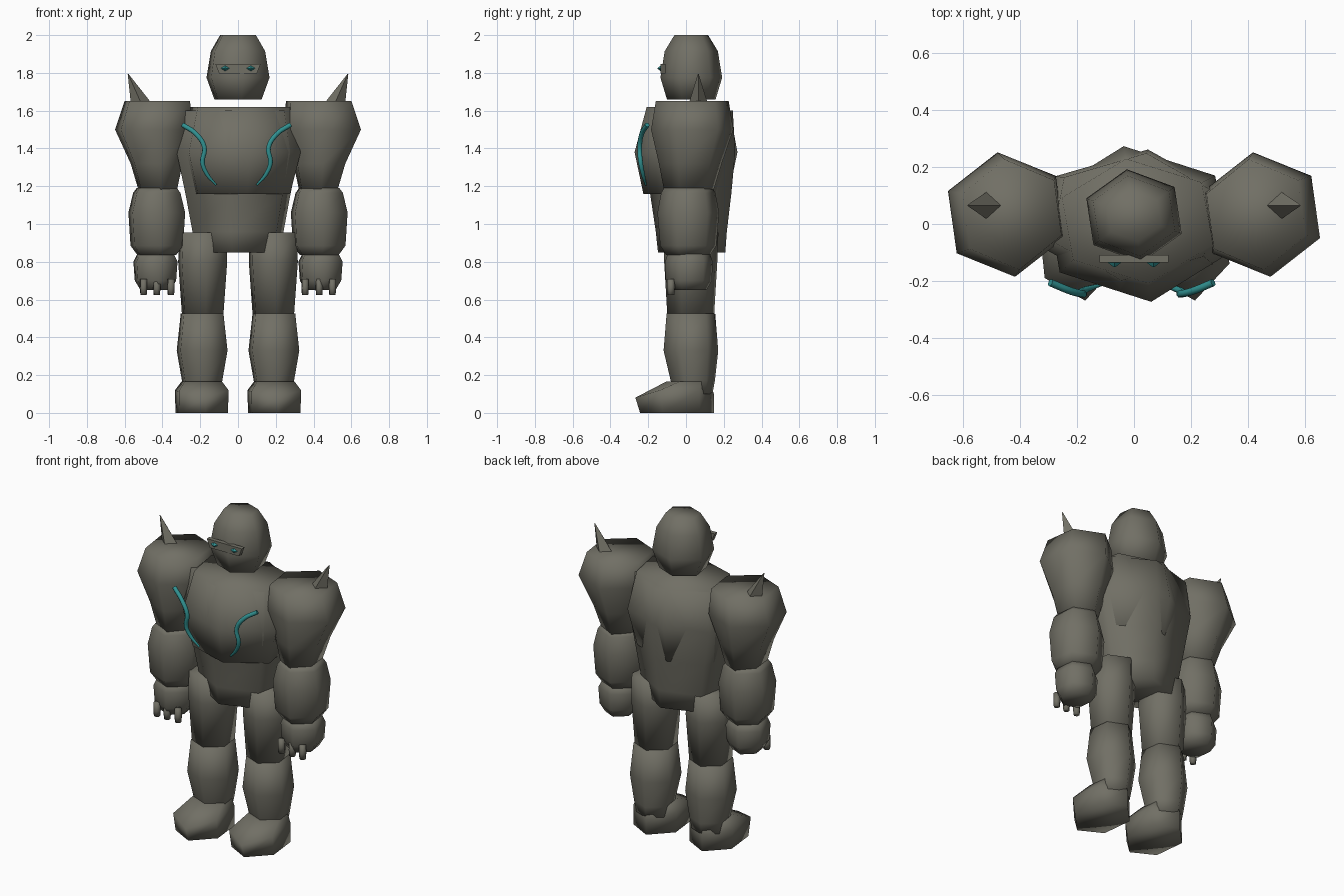
import bpy, bmesh, math

if "Cube" in bpy.data.objects:
    bpy.data.objects.remove(bpy.data.objects["Cube"])


def material(name, rgb):
    m = bpy.data.materials.new(name)
    m.diffuse_color = (*rgb, 1)
    m.use_nodes = True
    m.node_tree.nodes["Principled BSDF"].inputs["Base Color"].default_value = m.diffuse_color
    return m


STONE = material("stone_grey", (0.165, 0.16, 0.13))
TEAL = material("glowing_teal", (0.03, 0.28, 0.28))


def build(name, rings, mat=STONE, angle=180):
    """Skin a stack of equal-length point rings and cap both ends."""
    bm = bmesh.new()
    loops = [[bm.verts.new(p) for p in ring] for ring in rings]
    n = len(loops[0])
    for a, b in zip(loops, loops[1:]):
        for i in range(n):
            j = (i + 1) % n
            bm.faces.new((a[i], a[j], b[j], b[i]))
    bm.faces.new(loops[0][::-1])
    bm.faces.new(loops[-1])
    bmesh.ops.recalc_face_normals(bm, faces=bm.faces)
    me = bpy.data.meshes.new(name)
    bm.to_mesh(me)
    bm.free()
    me.materials.append(mat)
    ob = bpy.data.objects.new(name, me)
    bpy.context.collection.objects.link(ob)
    bpy.ops.object.select_all(action='DESELECT')
    ob.select_set(True)
    bpy.context.view_layer.objects.active = ob
    bpy.ops.object.shade_smooth_by_angle(angle=math.radians(angle))
    return ob


def ring(z, rx, ry, cx, cy, sides=6, turn=98):
    angs = [math.radians(turn + 360 * i / sides) for i in range(sides)]
    return [(cx + rx * math.cos(a), cy + ry * math.sin(a), z) for a in angs]


def stack(name, profile, cx=0, cy=0, turn=98):
    """Upright six-sided body; rows are z, x radius, y radius[, y shift, x shift]."""
    rings = []
    for z, rx, ry, *shift in profile:
        dy, dx = (list(shift) + [0, 0])[:2]
        rings.append(ring(z, rx, ry, cx + dx, cy + dy, turn=turn))
    return build(name, rings)


# Head
stack("head", [(1.66, .135, .13), (1.775, .18, .165), (1.915, .155, .142),
               (2.0, .102, .09)], cy=.028)

# Brow plate with two gem eyes
build("eye_plate", [[(-.10, y, 1.797), (.10, y, 1.797), (.12, y, 1.848), (-.12, y, 1.848)]
                    for y in (-.108, -.135)], angle=30)
for side, s in (("right", -1), ("left", 1)):
    build(side + "_eye", [[(s * .068 + k * dx, y, 1.824 + k * dz)
                           for dx, dz in ((-.03, 0), (0, -.018), (.03, 0), (0, .018))]
                          for y, k in ((-.13, 1), (-.15, .15))], TEAL, 20)

# Torso, with the chest shell over it
stack("torso", [(.85, .215, .18, .03), (.96, .26, .19, .028), (1.16, .30, .217, .025),
                (1.38, .35, .25, .013), (1.60, .31, .225, .025)], turn=82)
stack("chest", [(1.16, .285, .228), (1.38, .345, .275), (1.62, .285, .22, .01)], cx=.012)

for side, s in (("right", -1), ("left", 1)):
    # Glowing crack across the chest
    cu = bpy.data.curves.new(side + "_chest_crack", 'CURVE')
    cu.dimensions = '3D'
    cu.bevel_depth = .013
    cu.bevel_resolution = 2
    cu.resolution_u = 5
    sp = cu.splines.new('BEZIER')
    path = [(.285, -.205, 1.525), (.212, -.235, 1.475), (.17, -.245, 1.405),
            (.18, -.24, 1.325), (.157, -.228, 1.265), (.108, -.213, 1.207)]
    sp.bezier_points.add(len(path) - 1)
    for i, (bp, (x, y, z)) in enumerate(zip(sp.bezier_points, path)):
        bp.co = (s * x - .008, y, z)
        bp.handle_left_type = bp.handle_right_type = 'AUTO'
        bp.radius = 1 if i < 4 else (.85 if i == 4 else .4)
    cu.use_fill_caps = True
    cu.materials.append(TEAL)
    ob = bpy.data.objects.new(side + "_chest_crack", cu)
    bpy.context.collection.objects.link(ob)

    # Shoulder and upper arm
    stack(side + "_upper_arm", [(1.18, .11, .133, -.018, -s * .022),
                                (1.32, .148, .168, -.01, -s * .016),
                                (1.50, .22, .22), (1.65, .187, .195, 0, -s * .02)],
          cx=s * .447, cy=.033)

    # Shoulder spike leaning outward
    base = [(s * .515 + dx, .065 + dy, 1.645)
            for dx, dy in ((-.053, 0), (0, -.048), (.053, 0), (0, .048))]
    tip = [(s * .582 + dx, .065 + dy, 1.795)
           for dx, dy in ((-.002, 0), (0, -.002), (.002, 0), (0, .002))]
    build(side + "_shoulder_spike", [base, tip], angle=30)

    # Forearm and fist
    stack(side + "_forearm", [(.835, .11, .118), (.885, .15, .15), (1.06, .162, .165),
                              (1.165, .135, .145), (1.19, .115, .13)], cx=s * .43, cy=.012)
    stack(side + "_fist", [(.65, .085, .095), (.70, .118, .123), (.80, .126, .128),
                           (.85, .10, .11)], cx=s * .437, cy=.015)

    # Fingers
    for i, x in enumerate((.355, .43, .50)):
        stack(f"{side}_finger_{i + 1}", [(.625, .018, .018), (.66, .021, .021),
                                         (.71, .019, .021)], cx=s * x, cy=-.08)

    # Thigh and shin
    stack(side + "_thigh", [(.515, .118, .125), (.80, .14, .142), (.955, .132, .148)],
          cx=s * .187, cy=.025)
    stack(side + "_shin", [(.10, .10, .10, .015), (.17, .115, .118, .01), (.33, .145, .146),
                           (.525, .122, .13)], cx=s * .19, cy=.026)

    # Foot: six-sided, pointed at the toe, with a low toe rim and a raised instep
    x0 = s * .192
    rim = [(x, y, min(.12, .08 + (y + .27) * .4) if y < .08 else .10)
           for x, y, z in ring(0, .153, .21, x0, -.06)]
    build(side + "_foot", [ring(0, .15, .197, x0, -.048), rim,
                           ring(.167, .115, .115, x0, .012)])
